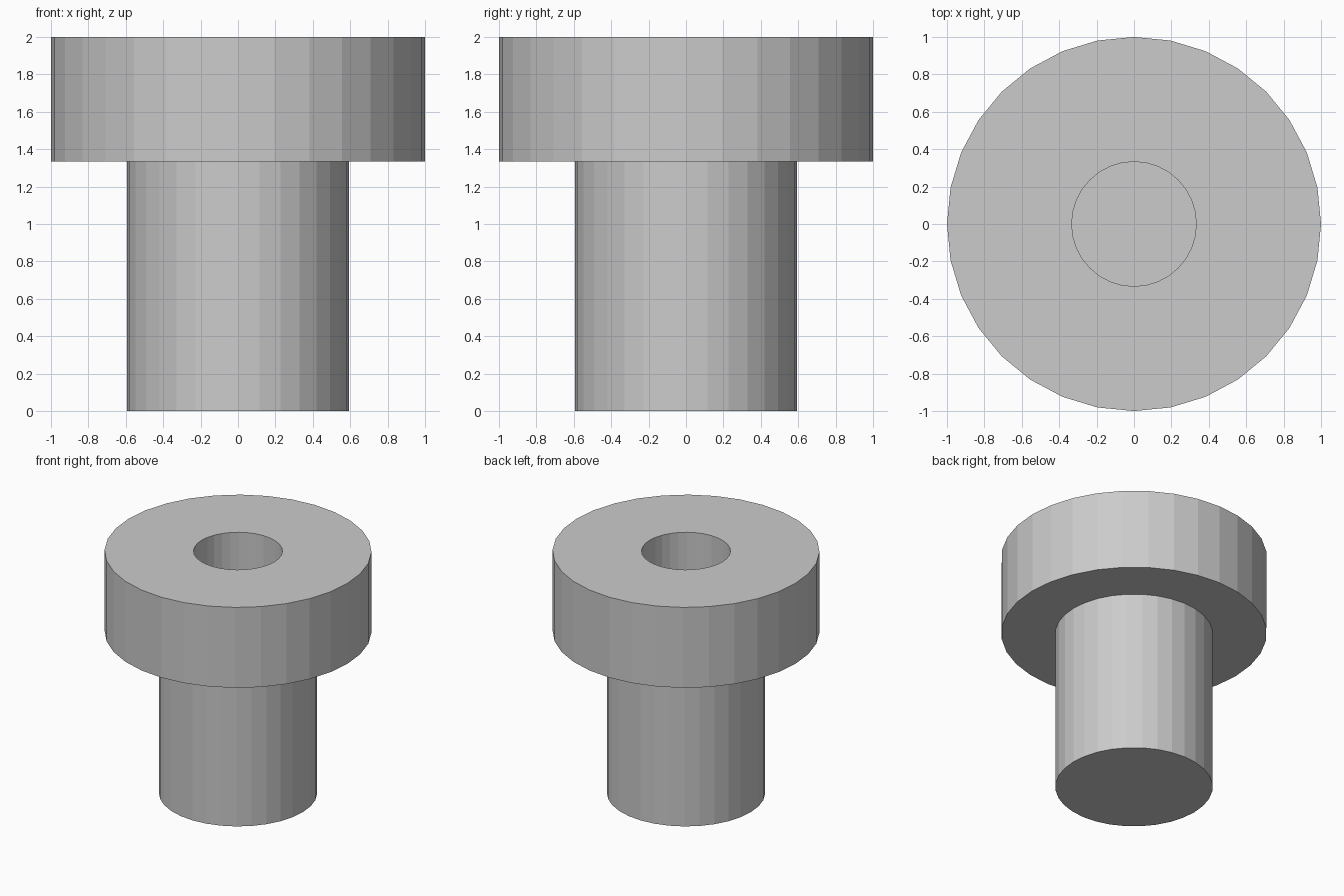
import bpy, bmesh
from math import cos, sin, tau

if "Cube" in bpy.data.objects:
    bpy.data.objects.remove(bpy.data.objects["Cube"])

SIDES = 32


def lathe(name, profile):
    """Revolve (radius, z) points around z and cap both ends of the profile."""
    bm = bmesh.new()
    rings = [[bm.verts.new((r * cos(tau * i / SIDES), r * sin(tau * i / SIDES), z))
              for i in range(SIDES)] for r, z in profile]
    for low, high in zip(rings, rings[1:]):
        for i in range(SIDES):
            j = (i + 1) % SIDES
            bm.faces.new((low[i], low[j], high[j], high[i]))
    bm.faces.new(rings[0])
    bm.faces.new(rings[-1])
    bmesh.ops.recalc_face_normals(bm, faces=bm.faces)
    mesh = bpy.data.meshes.new(name)
    bm.to_mesh(mesh)
    bm.free()
    obj = bpy.data.objects.new(name, mesh)
    bpy.context.collection.objects.link(obj)
    return obj


# Shank, wide head and blind round socket as one solid
lathe("flanged_peg", [
    (0.593, 0.0), (0.593, 1.335),    # shank
    (1.0, 1.335), (1.0, 2.0),        # head
    (0.333, 2.0), (0.333, 1.335),    # socket, as deep as the head
])
